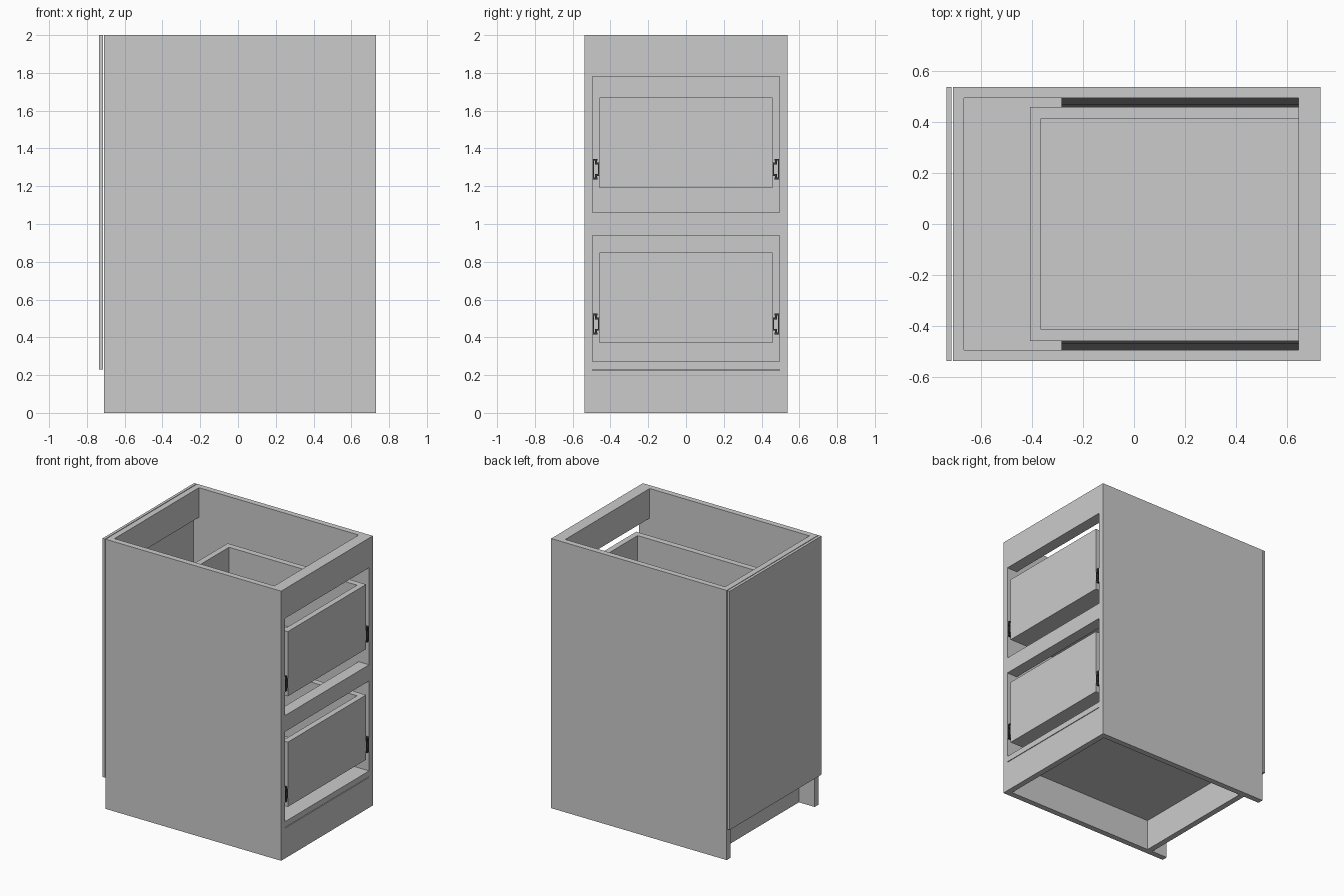
import bpy
import bmesh

cube = bpy.data.objects.get("Cube")
if cube:
    bpy.data.objects.remove(cube, do_unlink=True)


def make_material(name, rgb):
    mat = bpy.data.materials.new(name)
    mat.use_nodes = True
    colour = (*rgb, 1)
    mat.diffuse_color = colour
    mat.node_tree.nodes["Principled BSDF"].inputs["Base Color"].default_value = colour
    return mat


board_grey = make_material("board grey", (0.6, 0.6, 0.6))
slide_black = make_material("slide black", (0.04, 0.04, 0.04))


def boards(name, boxes, mat=board_grey):
    """One object made of boxes, each given as x, y and z ranges."""
    bm = bmesh.new()
    for ranges in boxes:
        corners = bmesh.ops.create_cube(bm, size=1)["verts"]
        for v in corners:
            v.co = [lo + (c + 0.5) * (hi - lo) for c, (lo, hi) in zip(v.co, ranges)]
    mesh = bpy.data.meshes.new(name)
    bm.to_mesh(mesh)
    bm.free()
    mesh.materials.append(mat)
    obj = bpy.data.objects.new(name, mesh)
    bpy.context.collection.objects.link(obj)
    return obj


# Main dimensions
T = 0.043                  # board thickness
W, IN = 0.537, 0.494       # outer and inner half width
X0, X1 = -0.71, 0.73       # carcass ends; the open end is X1
FLOOR = 0.23
inner = (-IN, IN)

# Carcass
for side, s in (("left", 1), ("right", -1)):
    boards("side_panel_" + side, [((X0, X1), sorted((s * IN, s * W)), (0, 2))])
boards("bottom_panel", [((X0, X1), inner, (FLOOR, FLOOR + T))])
boards("closed_end_top_rail", [((X0, X0 + T), inner, (1.78, 2))])
boards("closing_panel", [((-0.735, -0.715), (-W, W), (FLOOR, 2))])
boards("recessed_plinth", [((-0.58, -0.58 + T), inner, (0, FLOOR))])
boards("open_end_plinth", [((X1 - T, X1), inner, (0, FLOOR - 0.005))])

# Doubled rails above and between the drawers
for name, z in (("top", (1.78, 2)), ("middle", (0.94, 1.06))):
    boards("outer_rail_" + name, [((X1 - T, X1), inner, z)])
    boards("inner_rail_" + name, [((X1 - 2 * T, X1 - T), inner, z)])

# Drawers with their runners
D0, DY, DI = -0.407, 0.459, 0.414
for name, z in (("lower", 0.37), ("upper", 1.19)):
    base, top = z + 0.02, z + 0.48
    boards("drawer_base_" + name, [((D0, X1), (-DY, DY), (z, base))])
    boards("drawer_sides_" + name,
           [((D0, X1), sorted((s * DI, s * DY)), (base, top)) for s in (1, -1)])
    boards("drawer_ends_" + name,
           [(x, (-DI, DI), (base, top)) for x in ((D0, D0 + T), (X1 - T, X1))])

    # Each runner is an outer channel holding a narrower inner channel
    low, high = z + 0.045, z + 0.155
    for side, s in (("left", 1), ("right", -1)):
        profile = [
            ((0.486, IN), (low, high)),
            ((0.468, IN), (high - 0.01, high)),
            ((0.468, IN), (low, low + 0.01)),
            ((DY, 0.467), (low + 0.02, high - 0.02)),
            ((DY, 0.482), (high - 0.03, high - 0.02)),
            ((DY, 0.482), (low + 0.02, low + 0.03)),
            ((0.47, 0.483), (high - 0.02, high - 0.01)),
            ((0.47, 0.483), (low + 0.01, low + 0.02)),
        ]
        boards(f"drawer_runner_{name}_{side}",
               [((-0.285, X1), sorted((s * a, s * b)), zr) for (a, b), zr in profile],
               slide_black)
